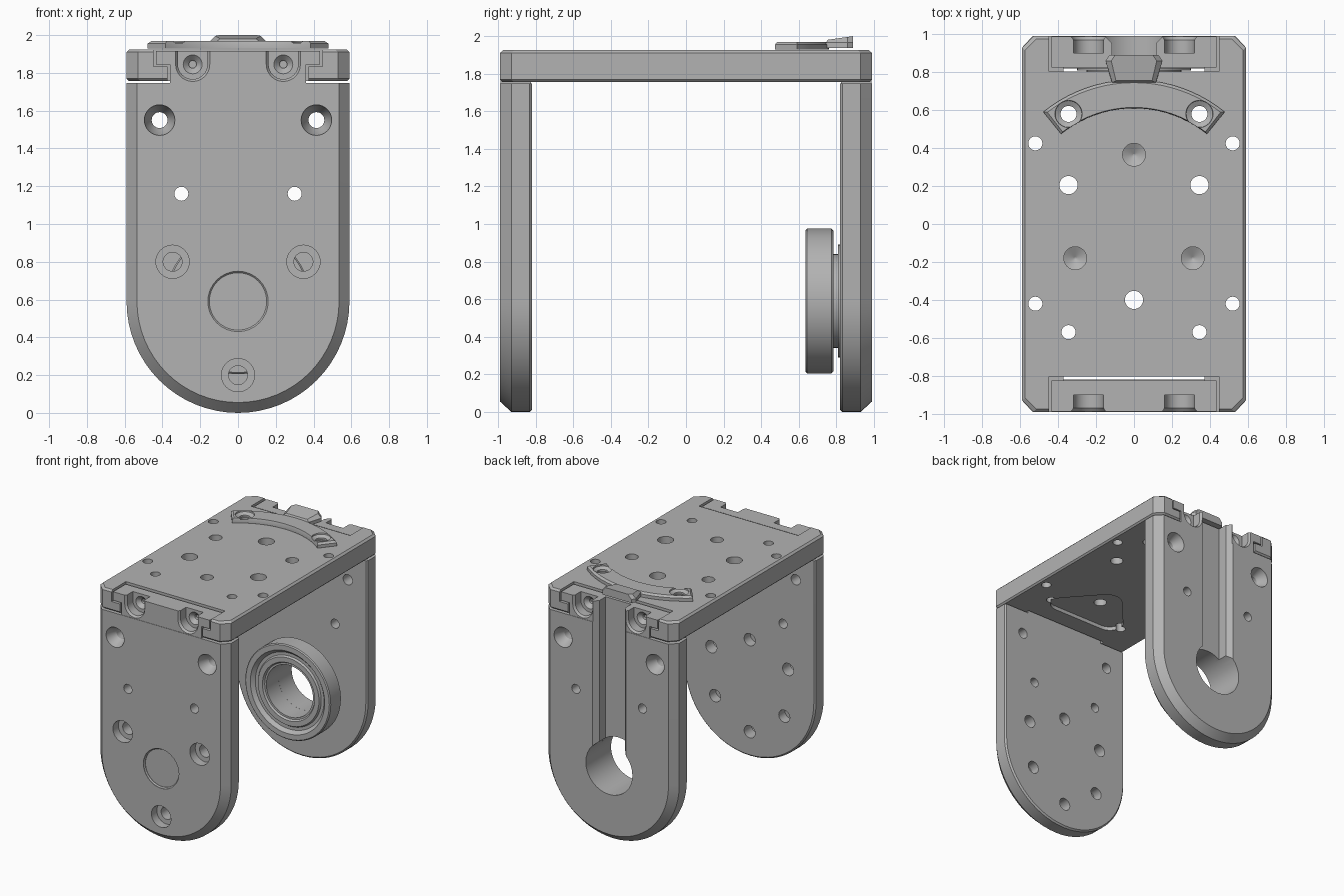
import bpy, bmesh
from math import sin, cos, pi, radians

if "Cube" in bpy.data.objects:
    bpy.data.objects.remove(bpy.data.objects["Cube"])

grey = bpy.data.materials.new("plain_grey")
grey.use_nodes = True
grey.diffuse_color = (0.45, 0.45, 0.45, 1)
grey.node_tree.nodes["Principled BSDF"].inputs["Base Color"].default_value = (0.45, 0.45, 0.45, 1)


def loft(name, sections):
    """Solid through matching closed rings of points, capped at both ends."""
    bm = bmesh.new()
    rings = [[bm.verts.new(p) for p in s] for s in sections]
    n = len(rings[0])
    for a, b in zip(rings, rings[1:]):
        for i in range(n):
            bm.faces.new((a[i], a[(i + 1) % n], b[(i + 1) % n], b[i]))
    bm.faces.new(rings[0])
    bm.faces.new(rings[-1])
    bmesh.ops.recalc_face_normals(bm, faces=bm.faces)
    me = bpy.data.meshes.new(name)
    bm.to_mesh(me)
    bm.free()
    me.materials.append(grey)
    ob = bpy.data.objects.new(name, me)
    bpy.context.collection.objects.link(ob)
    return ob


def up(pts, z):
    return [(x, y, z) for x, y in pts]


def deep(pts, y):
    return [(x, y, z) for x, z in pts]


def circle(cx, cy, r, n=32):
    return [(cx + r * cos(2 * pi * i / n), cy + r * sin(2 * pi * i / n)) for i in range(n)]


def box(x0, x1, z0, z1):
    return [(x0, z0), (x1, z0), (x1, z1), (x0, z1)]


def boolean(ob, tool, op="DIFFERENCE"):
    bpy.context.view_layer.objects.active = ob
    mod = ob.modifiers.new(op, "BOOLEAN")
    mod.operation, mod.object, mod.solver = op, tool, "EXACT"
    bpy.ops.object.modifier_apply(modifier=mod.name)
    bpy.data.objects.remove(tool)


def drill(ob, place, x, c, steps):
    """Round cut; steps are (depth position, radius) pairs along the axis."""
    boolean(ob, loft("cutter", [place(circle(x, c, r), d) for d, r in steps]))


def smooth(ob):
    bpy.ops.object.select_all(action="DESELECT")
    ob.select_set(True)
    bpy.context.view_layer.objects.active = ob
    bpy.ops.object.shade_smooth_by_angle(angle=radians(25))


W, D, T, LOW, HIGH = 0.59, 0.99, 0.17, 1.757, 1.925
SCREW_X = 0.24


def leg_outline(inset):
    r = W - inset
    arc = [(r * cos(pi + pi * i / 32), W + r * sin(pi + pi * i / 32)) for i in range(33)]
    return arc + [(r, 1.747), (-r, 1.747)]


def hook_outline(gap):
    """Interlocking tab at the head of a leg, widened by the gap."""
    a, b, z = 0.36 + gap, 0.435 + gap, 1.845 - gap
    right = [(a, 1.7), (a, z), (b, z), (b, 1.915 + gap * 3)]
    return right + [(-x, c) for x, c in reversed(right)]


def pocket_outline(x, r):
    arc = [(x + r * cos(pi + pi * i / 16), 1.845 + r * sin(pi + pi * i / 16)) for i in range(17)]
    return arc + [(x + r, 2.1), (x - r, 2.1)]


def make_leg(name, s):
    """U-shaped leg; s is -1 at the front and 1 at the back."""
    out, inn = s * D, s * (D - T)
    leg = loft(name, [deep(leg_outline(0.012), inn), deep(leg_outline(0), inn + s * 0.012),
                      deep(leg_outline(0), out - s * 0.06), deep(leg_outline(0.055), out)])
    boolean(leg, loft("hook", [deep(hook_outline(0), inn + s * 0.005),
                               deep(hook_outline(0), out - s * 0.003)]), "UNION")
    for m in (-1, 1):
        # open screw pocket with a conical seat
        x = m * SCREW_X
        boolean(leg, loft("cutter", [deep(pocket_outline(x, 0.1), out + s * 0.01),
                                     deep(pocket_outline(x, 0.078), out - s * 0.02),
                                     deep(pocket_outline(x, 0.078), out - s * 0.09)]))
        drill(leg, deep, x, 1.845, [(out - s * 0.085, 0.05), (out - s * 0.09, 0.05),
                                    (out - s * 0.12, 0.02), (out - s * 0.14, 0.02)])
        # countersunk and plain through holes
        drill(leg, deep, m * 0.415, 1.55, [(out + s * 0.01, 0.082), (out - s * 0.01, 0.08),
                                           (out - s * 0.08, 0.042), (inn - s * 0.02, 0.042)])
        drill(leg, deep, m * 0.3, 1.16, [(out + s * 0.02, 0.037), (inn - s * 0.02, 0.037)])
    return leg


# front leg
front = make_leg("front_leg", -1)
drill(front, deep, 0, W, [(-D - 0.02, 0.16), (-D + 0.004, 0.16), (-D + 0.012, 0.152), (-D + 0.016, 0.152)])
for k in range(3):
    a = radians(30 + 120 * k)
    drill(front, deep, 0.4 * cos(a), W + 0.01 + 0.4 * sin(a),
          [(-D - 0.02, 0.088), (-D + 0.07, 0.088), (-D + 0.071, 0.05), (-0.8, 0.05)])
    drill(front, deep, -0.36 * cos(a), W - 0.36 * sin(a) if k != 1 else W + 0.36 * -sin(a),
          [(-0.8, 0.05), (-0.9, 0.05)])
smooth(front)

# back leg with bore and cable channel
back = make_leg("back_leg", 1)
drill(back, deep, 0, W, [(0.78, 0.21), (1.05, 0.21)])
boolean(back, loft("cutter", [deep(box(-0.115, 0.115, W, 2.1), 0.87),
                              deep(box(-0.115, 0.115, W, 2.1), 0.95),
                              deep(box(-0.16, 0.16, W + 0.15, 2.1), 1.0)]))
smooth(back)

# ring bearing on the inner side of the back leg, turned from a profile
profile = [(0.825, 0.21), (0.825, 0.30), (0.808, 0.30), (0.808, 0.25), (0.785, 0.25), (0.785, 0.375),
           (0.775, 0.385), (0.645, 0.385), (0.637, 0.377), (0.637, 0.335), (0.665, 0.31),
           (0.665, 0.285), (0.65, 0.275), (0.65, 0.235), (0.665, 0.225), (0.665, 0.21)]
bm = bmesh.new()
loops = [[bm.verts.new(p) for p in deep(circle(0, W, r, 48), y)] for y, r in profile]
for a, b in zip(loops, loops[1:] + loops[:1]):
    for i in range(48):
        bm.faces.new((a[i], a[(i + 1) % 48], b[(i + 1) % 48], b[i]))
bmesh.ops.recalc_face_normals(bm, faces=bm.faces)
me = bpy.data.meshes.new("bearing")
bm.to_mesh(me)
bm.free()
me.materials.append(grey)
bearing = bpy.data.objects.new("bearing", me)
bpy.context.collection.objects.link(bearing)
smooth(bearing)


# top plate with clipped corners
def plate_outline(inset):
    x, y, c = W - inset, D - inset, 0.06
    q = [(x, y - c), (x - c, y)]
    return q + [(-a, b) for a, b in q[::-1]] + [(-a, -b) for a, b in q] + [(a, -b) for a, b in q[::-1]]


plate = loft("top_plate", [up(plate_outline(0.012), LOW), up(plate_outline(0), LOW + 0.012),
                           up(plate_outline(0), HIGH - 0.015), up(plate_outline(0.015), HIGH)])
for s in (-1, 1):
    boolean(plate, loft("cutter", [deep(hook_outline(0.012), s * 0.805), deep(hook_outline(0.012), s * 1.05)]))

through = [(0.52, 0.425, 0.037), (0.52, -0.42, 0.037), (0.345, -0.57, 0.037), (0.345, 0.205, 0.048)]
for x, y, r in through:
    for m in (-1, 1):
        drill(plate, up, m * x, y, [(1.6, r), (2.1, r)])
drill(plate, up, 0, -0.4, [(1.6, 0.048), (2.1, 0.048)])
for x, y in ((0, 0.365), (-0.31, -0.18), (0.31, -0.18)):
    drill(plate, up, x, y, [(2, 0.06), (HIGH - 0.08, 0.06), (HIGH - 0.11, 0.004)])

# rounded triangular recess under the plate
bm = bmesh.new()
for p in circle(0, -0.33, 0.12) + circle(0.23, -0.56, 0.1) + circle(-0.23, -0.56, 0.1):
    for z in (1.7, LOW + 0.03):
        bm.verts.new((*p, z))
hull = bmesh.ops.convex_hull(bm, input=bm.verts)
bmesh.ops.delete(bm, geom=list({v for v in hull["geom_interior"] if isinstance(v, bmesh.types.BMVert)}),
                 context="VERTS")
bmesh.ops.dissolve_limit(bm, angle_limit=0.01, verts=bm.verts, edges=bm.edges)
me = bpy.data.meshes.new("cutter")
bm.to_mesh(me)
bm.free()
recess = bpy.data.objects.new("cutter", me)
bpy.context.collection.objects.link(recess)
boolean(plate, recess)


# curved clamp strip on the plate
def strip_outline(e):
    half = radians(39) - e / 0.7
    angles = [half * (i / 10 - 1) for i in range(21)]
    return ([((0.76 - e) * sin(a), (0.76 - e) * cos(a)) for a in angles]
            + [((0.61 + e * 0.3) * sin(a), (0.61 + e * 0.3) * cos(a)) for a in reversed(angles)])


strip = loft("curved_strip", [up(strip_outline(0), HIGH + 0.005), up(strip_outline(0), 1.955),
                              up(strip_outline(0.015), 1.97)])
for m in (-1, 1):
    drill(plate, up, m * 0.345, 0.58, [(1.6, 0.042), (2.1, 0.042)])
    drill(strip, up, m * 0.345, 0.58, [(1.9, 0.042), (1.945, 0.042), (1.96, 0.07), (1.99, 0.075)])
smooth(plate)
smooth(strip)


# wedge tab at the middle of the strip, over the channel
def tab_outline(front_x, back_x, y0):
    return [(-front_x, y0), (front_x, y0), (back_x, 0.86), (back_x - 0.02, 0.89),
            (0.02 - back_x, 0.89), (-back_x, 0.86)]


tab = loft("strip_tab", [up(tab_outline(0.115, 0.15, 0.74), 1.937), up(tab_outline(0.115, 0.15, 0.745), 1.965),
                         [(x, y, 1.98 + (y - 0.75) * 0.143) for x, y in tab_outline(0.095, 0.12, 0.755)]])
smooth(tab)
